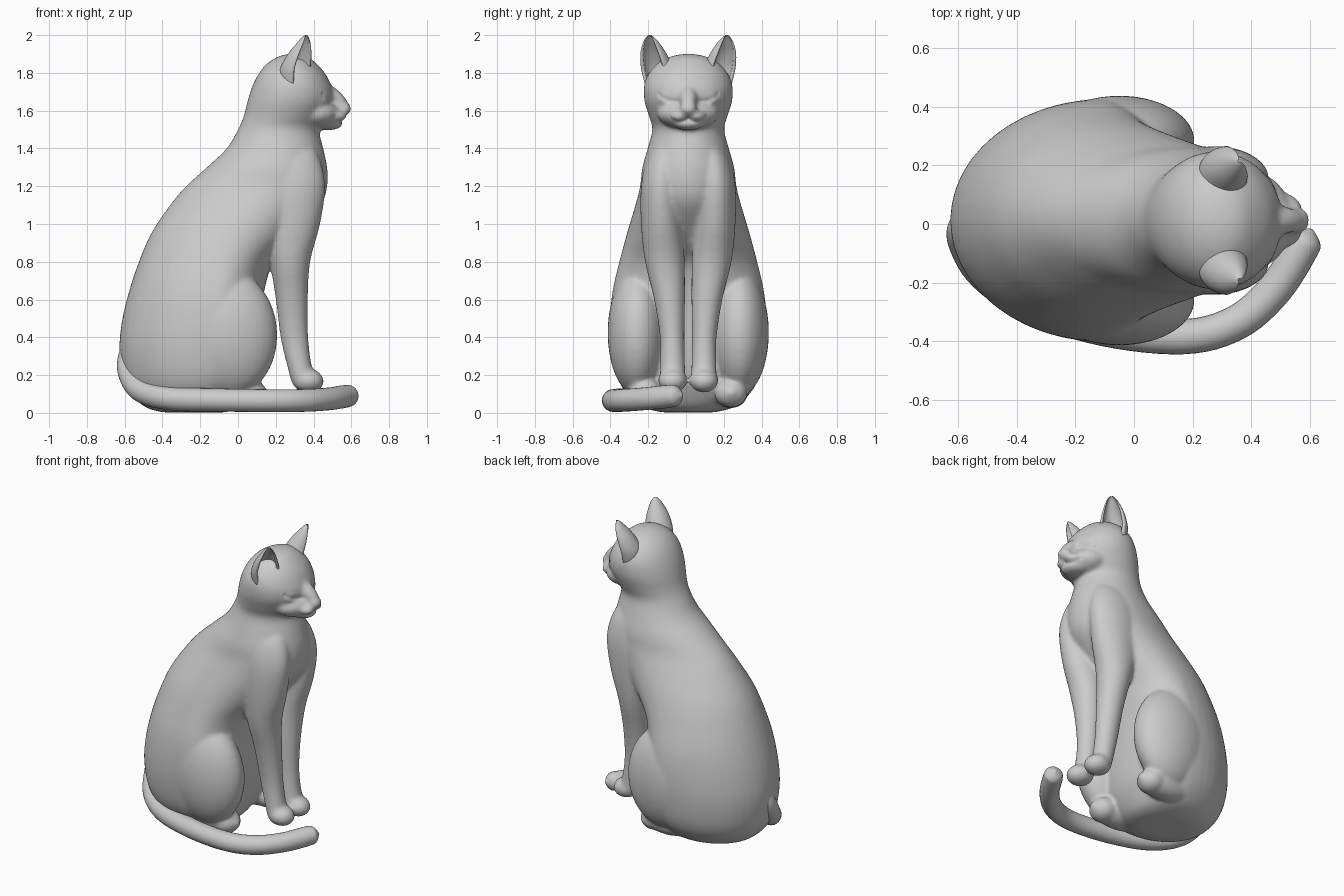
import bpy, bmesh, math
from mathutils import Vector, Matrix

if "Cube" in bpy.data.objects:
    bpy.data.objects.remove(bpy.data.objects["Cube"])

YC = 0.012  # symmetry plane of the cat


def smooth_rows(rows, n=4):
    """Catmull-Rom interpolation of rows of numbers."""
    out = []
    for i in range(len(rows) - 1):
        p0, p1, p2 = rows[max(i - 1, 0)], rows[i], rows[i + 1]
        p3 = rows[min(i + 2, len(rows) - 1)]
        for k in range(n):
            t = k / n
            out.append([0.5 * (2 * b + (c - a) * t + (2 * a - 5 * b + 4 * c - d) * t * t
                               + (3 * b - a - 3 * c + d) * t ** 3)
                        for a, b, c, d in zip(p0, p1, p2, p3)])
    return out + [list(rows[-1])]


def skin(bm, rings):
    """Closed skin through rings of points, capped at both ends."""
    vs = [[bm.verts.new(p) for p in r] for r in rings]
    n = len(vs[0])
    for a, b in zip(vs, vs[1:]):
        for i in range(n):
            bm.faces.new((a[i], a[(i + 1) % n], b[(i + 1) % n], b[i]))
    bm.faces.new(vs[0][::-1])
    bm.faces.new(vs[-1])


def loft(bm, rows, y=0):
    """Rows are z, back x, widest x, front x, half width (and y offset for legs)."""
    rings = []
    for z, x0, xw, x1, w, *off in smooth_rows(rows):
        ring = []
        for i in range(48):
            c, s = math.cos(math.tau * i / 48), math.sin(math.tau * i / 48)
            x = xw + c * ((x1 - xw) if c > 0 else (xw - x0))
            ring.append((x, YC + (y * off[0] if off else 0) + w * s, z))
        rings.append(ring)
    skin(bm, rings)


def ball(bm, c, r, tilt=0):
    m = (Matrix.Translation((c[0], YC + c[1], c[2])) @ Matrix.Rotation(tilt, 4, 'Y')
         @ Matrix.Diagonal((*r, 1)))
    bmesh.ops.create_uvsphere(bm, u_segments=32, v_segments=20, radius=1, matrix=m)


def finish(bm, name):
    bmesh.ops.recalc_face_normals(bm, faces=bm.faces)
    me = bpy.data.meshes.new(name)
    bm.to_mesh(me)
    bm.free()
    ob = bpy.data.objects.new(name, me)
    bpy.context.collection.objects.link(ob)
    me.shade_smooth()
    return ob


bm = bmesh.new()

# torso, neck and skull
loft(bm, [(.003, -.40, -.22, -.06, .14), (.03, -.49, -.2, 0, .24), (.1, -.565, -.17, .05, .325),
          (.2, -.61, -.14, .09, .38), (.35, -.628, -.12, .11, .408), (.5, -.612, -.1, .12, .415),
          (.65, -.575, -.1, .14, .40), (.8, -.525, -.08, .19, .365), (.95, -.46, -.03, .32, .325),
          (1.1, -.36, .08, .44, .28), (1.2, -.275, .17, .472, .255), (1.3, -.165, .2, .472, .243),
          (1.4, -.06, .21, .452, .215), (1.5, 0, .22, .43, .19), (1.57, .03, .25, .465, .208),
          (1.64, .048, .27, .502, .23), (1.7, .065, .28, .505, .236), (1.75, .085, .28, .487, .23),
          (1.8, .112, .28, .46, .208), (1.85, .155, .285, .415, .163), (1.885, .21, .29, .37, .10),
          (1.9, .26, .29, .32, .03)])

for s in (1, -1):
    # front leg with shoulder
    loft(bm, [(.125, .31, .36, .41, .055, .083), (.16, .285, .35, .415, .068, .083),
              (.25, .26, .325, .39, .066, .083), (.4, .225, .3, .372, .065, .085),
              (.6, .2, .285, .37, .082, .099), (.8, .165, .275, .382, .105, .124),
              (1.0, .1, .28, .435, .11, .14), (1.2, .1, .28, .462, .108, .142),
              (1.35, .12, .27, .43, .09, .125), (1.45, .2, .28, .37, .04, .1)], s)
    # front paw
    ball(bm, (.37, s * .083, .172), (.085, .077, .064), .15)
    # thigh
    ball(bm, (-.05, s * .27, .425), (.258, .157, .335), -.08)
    # hind foot
    ball(bm, (-.04, s * .225, .105), (.2, .09, .08))
    ball(bm, (.065, s * .225, .105), (.085, .088, .076))
    # whisker pad
    ball(bm, (.475, s * .042, 1.57), (.1, .06, .042))
    # eyelid
    ball(bm, (.425, s * .1, 1.665), (.06, .065, .055))

# cheeks, chin, nose bridge and nose tip
ball(bm, (.41, 0, 1.585), (.13, .165, .085))
ball(bm, (.475, 0, 1.53), (.08, .08, .034))
ball(bm, (.505, 0, 1.665), (.105, .047, .05), .75)
ball(bm, (.562, 0, 1.61), (.038, .045, .035))

# fuse into one smooth skin
body = finish(bm, "cat_body")
rm = body.modifiers.new("fuse", 'REMESH')
rm.mode = 'VOXEL'
rm.voxel_size = 0.011
sm = body.modifiers.new("soften", 'SMOOTH')
sm.factor = 0.5
sm.iterations = 12
dg = bpy.context.evaluated_depsgraph_get()
me = bpy.data.meshes.new_from_object(body.evaluated_get(dg))
body.modifiers.clear()
body.data = me

# carve closed eyes and smiling mouth
for v in me.vertices:
    y, z = abs(v.co.y - YC), v.co.z
    if v.co.x > .36 and 1.48 < z < 1.75:
        e = 1.65 + 4 * (y - .09) ** 2 + .25 * (y - .09)
        m = 1.54 + 9 * (y - .045) ** 2
        if .04 < y < .16:
            v.co.x -= .008 * math.exp(-((z - e) / .012) ** 2)
        if y < .1:
            v.co.x -= .009 * math.exp(-((z - m) / .009) ** 2)
me.shade_smooth()

# ears: crescent shells opening forward and outward
for s, name in ((1, "ear_left"), (-1, "ear_right")):
    bm = bmesh.new()
    rings = []
    for z, x, y, rx, ry in smooth_rows([(1.74, .305, .145, .09, .085), (1.82, .308, .163, .086, .087),
                                        (1.9, .33, .184, .066, .07), (1.96, .35, .197, .037, .043),
                                        (1.99, .358, .202, .018, .02), (2.0, .36, .203, .006, .006)]):
        arc = [math.radians(35 + 62 + 236 * i / 24) for i in range(25)]
        pts = [(a, 1.0) for a in arc] + [(a, .8) for a in reversed(arc)]
        rings.append([(x + rx * k * math.cos(a), YC + s * (y + ry * k * math.sin(a)), z)
                      for a, k in pts])
    skin(bm, rings)
    finish(bm, name)

# tail wrapped round the near side
path = smooth_rows([(-.54, .02, .42, .03), (-.577, -.01, .3, .057), (-.57, -.07, .2, .062),
                    (-.505, -.17, .115, .063), (-.35, -.275, .076, .063), (-.1, -.357, .068, .061),
                    (.17, -.385, .065, .06), (.35, -.337, .066, .06), (.48, -.225, .074, .06),
                    (.57, -.085, .088, .06), (.593, -.045, .091, .049), (.607, -.018, .093, .006)], 6)
bm = bmesh.new()
rings = []
for i, (x, y, z, r) in enumerate(path):
    a, b = path[max(i - 1, 0)], path[min(i + 1, len(path) - 1)]
    d = (Vector(b[:3]) - Vector(a[:3])).normalized()
    q = Vector((-d.y, d.x, 0)).normalized()
    w = d.cross(q)
    rings.append([Vector((x, y, z)) + r * (q * math.cos(t) + w * math.sin(t))
                  for t in [math.tau * k / 24 for k in range(24)]])
skin(bm, rings)
finish(bm, "tail")
